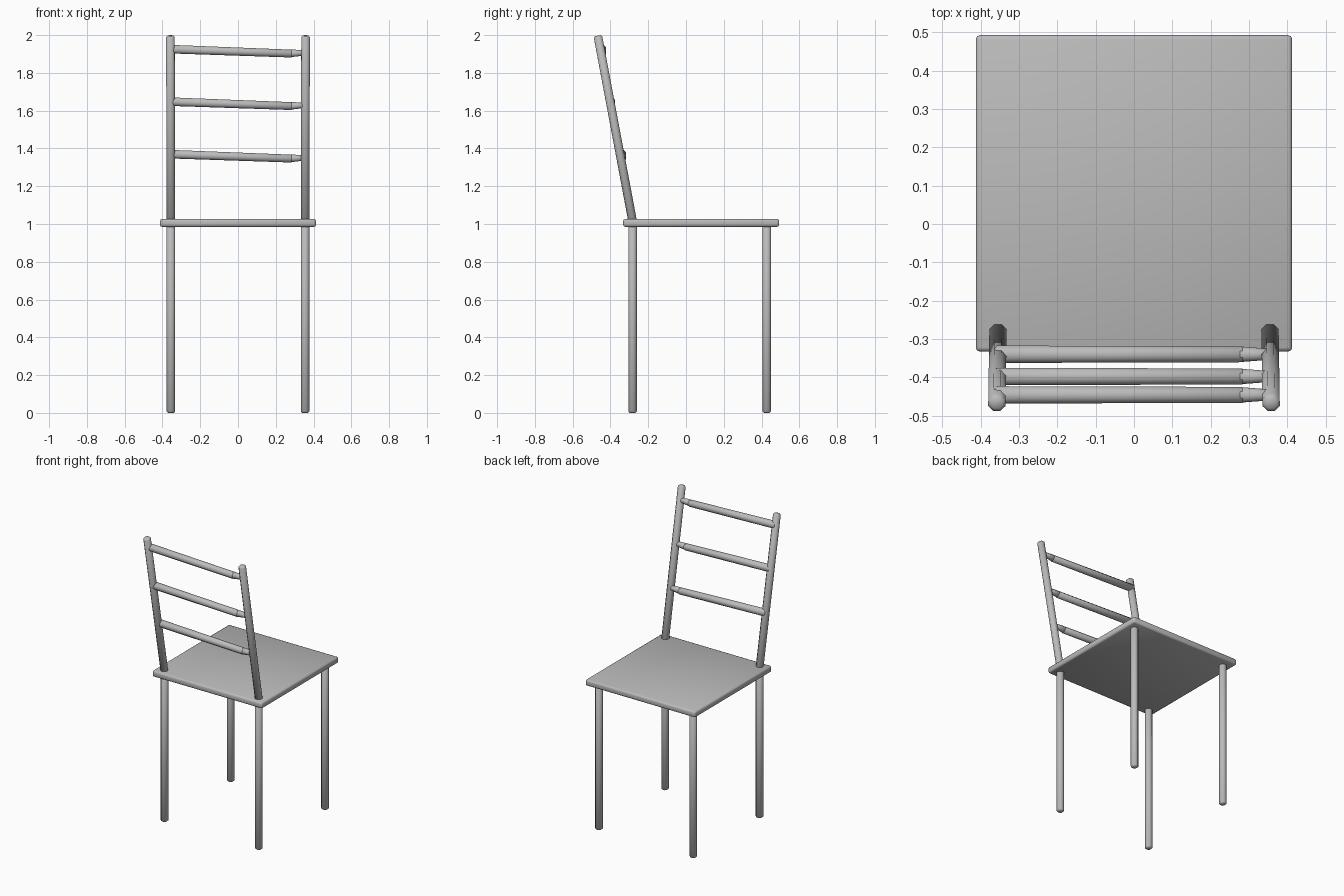
import bpy, bmesh, math
from mathutils import Vector, Matrix

if "Cube" in bpy.data.objects:
    bpy.data.objects.remove(bpy.data.objects["Cube"], do_unlink=True)

GREY = (0.5, 0.5, 0.5, 1)
material = bpy.data.materials.new("plain grey")
material.use_nodes = True
material.diffuse_color = GREY
material.node_tree.nodes["Principled BSDF"].inputs["Base Color"].default_value = GREY


def add_object(name, bm):
    for face in bm.faces:
        face.smooth = True
    mesh = bpy.data.meshes.new(name)
    bm.to_mesh(mesh)
    bm.free()
    mesh.materials.append(material)
    obj = bpy.data.objects.new(name, mesh)
    bpy.context.collection.objects.link(obj)
    return obj


def rod(name, start, end, radius=0.0245, tip=0.0245):
    """Eight-sided rod with softened ends, running from start to end."""
    start, end = Vector(start), Vector(end)
    axis = end - start
    bm = bmesh.new()
    bmesh.ops.create_cone(bm, cap_ends=True, segments=8, radius1=radius,
                          radius2=tip, depth=axis.length)
    rims = [e for e in bm.edges if any(len(f.verts) > 4 for f in e.link_faces)]
    bmesh.ops.bevel(bm, geom=rims, offset=0.008, segments=1, affect='EDGES')
    turn = axis.to_track_quat('Z', 'Y').to_matrix().to_4x4()
    bm.transform(Matrix.Translation((start + end) / 2) @ turn
                 @ Matrix.Rotation(math.pi / 8, 4, 'Z'))
    return add_object(name, bm)


# Seat: thin slab with rounded rim
bm = bmesh.new()
bmesh.ops.create_cube(bm, size=1)
bm.transform(Matrix.Translation((0, 0.08, 1.006)) @ Matrix.Diagonal((0.826, 0.826, 0.042, 1)))
bmesh.ops.bevel(bm, geom=bm.edges[:], offset=0.011, segments=2, profile=0.5, affect='EDGES')
add_object("seat", bm)

# Legs and leaning back posts
for side, x in (("left", 0.355), ("right", -0.355)):
    rod(side + "_front_leg", (x, -0.283, 0), (x, -0.283, 1.0))
    rod(side + "_rear_leg", (x, 0.428, 0), (x, 0.428, 1.0))
    rod(side + "_back_post", (x, -0.28, 1.0), (x * 1.008, -0.467, 1.997))

# Slightly slanted ladder rungs, narrowed where they meet the left post
for name, y, z in (("top", -0.446, 1.926), ("middle", -0.398, 1.648), ("lower", -0.340, 1.370)):
    rod(name + "_rung", (-0.365, y, z), (0.29, y, z - 0.024), 0.0245, 0.0225)
    rod(name + "_rung_tip", (0.27, y, z - 0.023), (0.36, y, z - 0.019), 0.0225, 0.015)
